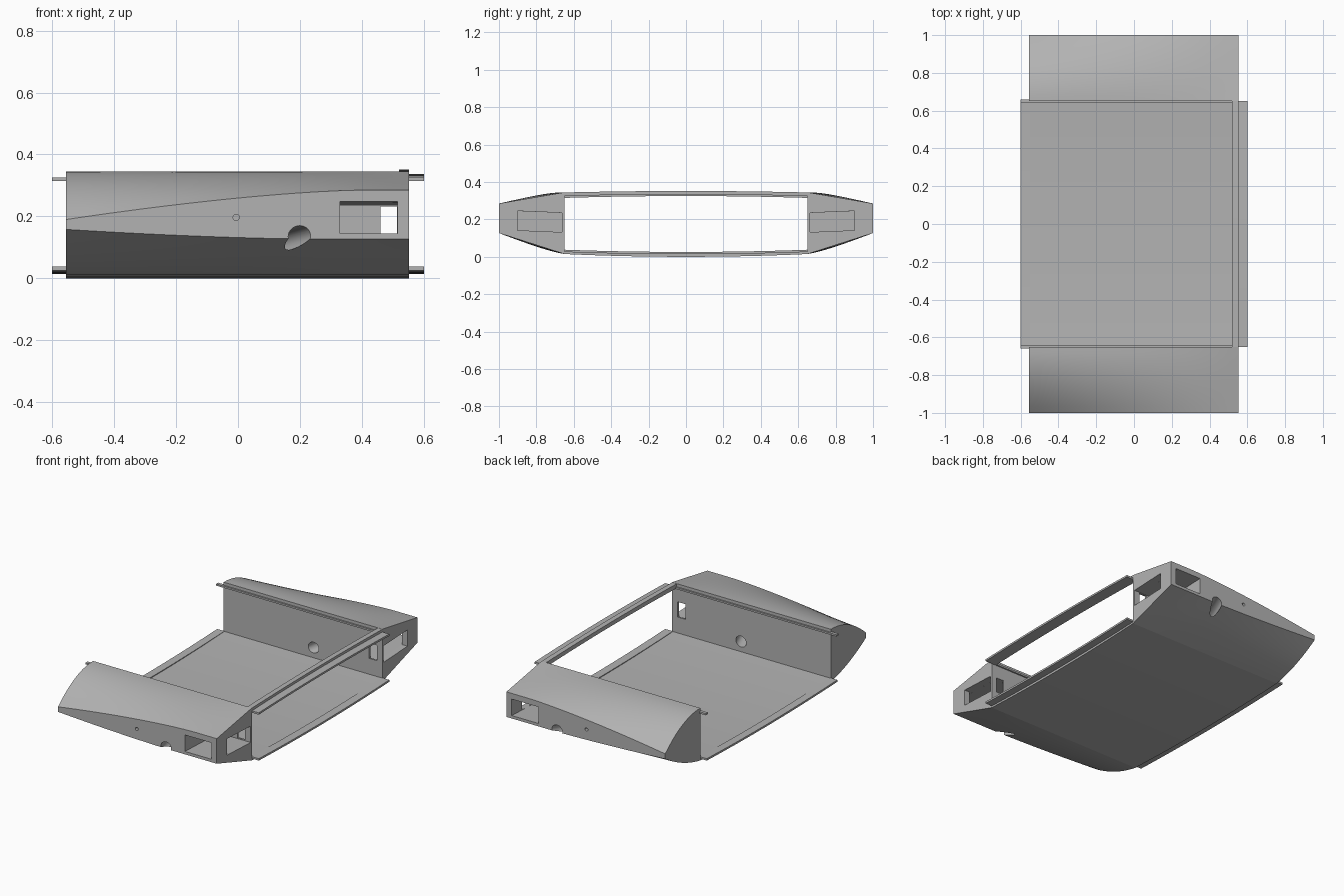
import bpy, bmesh
from mathutils import Vector

default = bpy.data.objects.get("Cube")
if default:
    bpy.data.objects.remove(default, do_unlink=True)

grey = bpy.data.materials.new("plain_grey")
grey.use_nodes = True
grey.diffuse_color = (0.45, 0.45, 0.45, 1)
grey.node_tree.nodes["Principled BSDF"].inputs["Base Color"].default_value = (0.45, 0.45, 0.45, 1)

BACK, FRONT, TIP = -0.555, 0.552, 0.6
WALL = 0.65


def loft(name, sections):
    """Skin closed (x, y, z) rings of equal length and cap both ends."""
    bm = bmesh.new()
    rings = [[bm.verts.new(p) for p in ring] for ring in sections]
    n = len(rings[0])
    for a, b in zip(rings, rings[1:]):
        for i in range(n):
            j = (i + 1) % n
            bm.faces.new((a[i], a[j], b[j], b[i]))
    bm.faces.new(rings[0])
    bm.faces.new(rings[-1])
    bmesh.ops.recalc_face_normals(bm, faces=bm.faces)
    mesh = bpy.data.meshes.new(name)
    bm.to_mesh(mesh)
    bm.free()
    mesh.materials.append(grey)
    obj = bpy.data.objects.new(name, mesh)
    bpy.context.collection.objects.link(obj)
    return obj


def prism(name, x0, x1, profile):
    return loft(name, [[(x, y, z) for y, z in profile] for x in (x0, x1)])


def rod(name, start, end, radius):
    start, end = Vector(start), Vector(end)
    axis = end - start
    bpy.ops.mesh.primitive_cylinder_add(vertices=32, radius=radius, depth=axis.length,
                                        location=(start + end) / 2,
                                        rotation=axis.to_track_quat("Z", "Y").to_euler())
    obj = bpy.context.object
    obj.name = name
    return obj


def activate(obj):
    bpy.ops.object.select_all(action="DESELECT")
    obj.select_set(True)
    bpy.context.view_layer.objects.active = obj


def smooth(obj):
    activate(obj)
    bpy.ops.object.shade_smooth_by_angle(angle=0.35)


def mirror_y(obj):
    activate(obj)
    mod = obj.modifiers.new("mirror", "MIRROR")
    mod.use_axis = (False, True, False)
    bpy.ops.object.modifier_apply(modifier=mod.name)


# Side pod: straight-sided at one end, fading to a bulged, thin nose at the other
def pod_section(x, steps=10):
    t = (FRONT - x) / (FRONT - BACK)
    high = 0.285 - 0.095 * (max(0, 0.4 - x) / 0.955) ** 1.5
    low = 0.127 + 0.031 * (max(0, 0.25 - x) / 0.805) ** 1.6
    upper, lower = [], []
    for i in range(steps + 1):
        s = i / steps
        arch = 4 * s * (1 - s) * t
        y = -WALL - 0.35 * s
        upper.append((x, y, 0.345 + (high - 0.345) * s + 0.04 * arch))
        lower.append((x, y, 0.015 + (low - 0.015) * s - 0.02 * arch))
    return upper + lower[::-1]


SLICES = 24
pods = loft("side_pods", [pod_section(BACK + (FRONT - BACK) * i / SLICES)
                          for i in range(SLICES + 1)])

# Pockets, passage and drilled holes cut from the pod
pocket = [(-0.662, 0.132), (-0.662, 0.235), (-1.1, 0.253), (-1.1, 0.149)]
end_slot = [(-0.662, 0.132), (-0.662, 0.235), (-0.9, 0.245), (-0.9, 0.142)]
passage = [(-0.6, 0.136), (-0.6, 0.232), (-0.7, 0.232), (-0.7, 0.136)]
cutters = [
    prism("pocket_cutter", 0.33, 0.515, pocket),
    prism("end_slot_cutter", 0.5, 0.62, end_slot),
    prism("passage_cutter", 0.46, 0.514, passage),
    rod("cable_hole_cutter", (0.035, -0.55, 0.09), (0.22, -1.06, 0.142), 0.034),
    rod("pin_hole_cutter", (-0.006, -0.9, 0.197), (-0.006, -1.1, 0.197), 0.01),
]
for cutter in cutters:
    cutter.hide_render = True
    activate(pods)
    cut = pods.modifiers.new("cut", "BOOLEAN")
    cut.operation, cut.solver, cut.object = "DIFFERENCE", "EXACT", cutter
    bpy.ops.object.modifier_apply(modifier=cut.name)
for cutter in cutters:
    bpy.data.objects.remove(cutter, do_unlink=True)
mirror_y(pods)
smooth(pods)


# Slightly bowed panels spanning between the pods
def bowed(name, x0, x1, z, thick, bow, steps=16):
    line = []
    for i in range(steps + 1):
        s = 2 * i / steps - 1
        line.append((s * WALL, z + bow * s * s))
    profile = line + [(y, h + thick) for y, h in reversed(line)]
    smooth(prism(name, x0, x1, profile))


bowed("floor_panel", BACK, FRONT, 0, 0.021, 0.015)
bowed("floor_tongue_back", -TIP, BACK + 0.005, 0.014, 0.012, 0.012)
bowed("floor_tongue_front", FRONT - 0.005, TIP, 0.014, 0.012, 0.012)
bowed("top_bar", 0.52, FRONT, 0.332, 0.02, -0.008)
bowed("top_bar_tongue", 0.522, TIP, 0.325, 0.012, -0.01)

# Thin rails along the inner top edges of the pods
rails = prism("top_rails", -TIP, TIP - 0.08,
              [(-0.66, 0.315), (-0.64, 0.315), (-0.64, 0.326), (-0.66, 0.326)])
mirror_y(rails)
